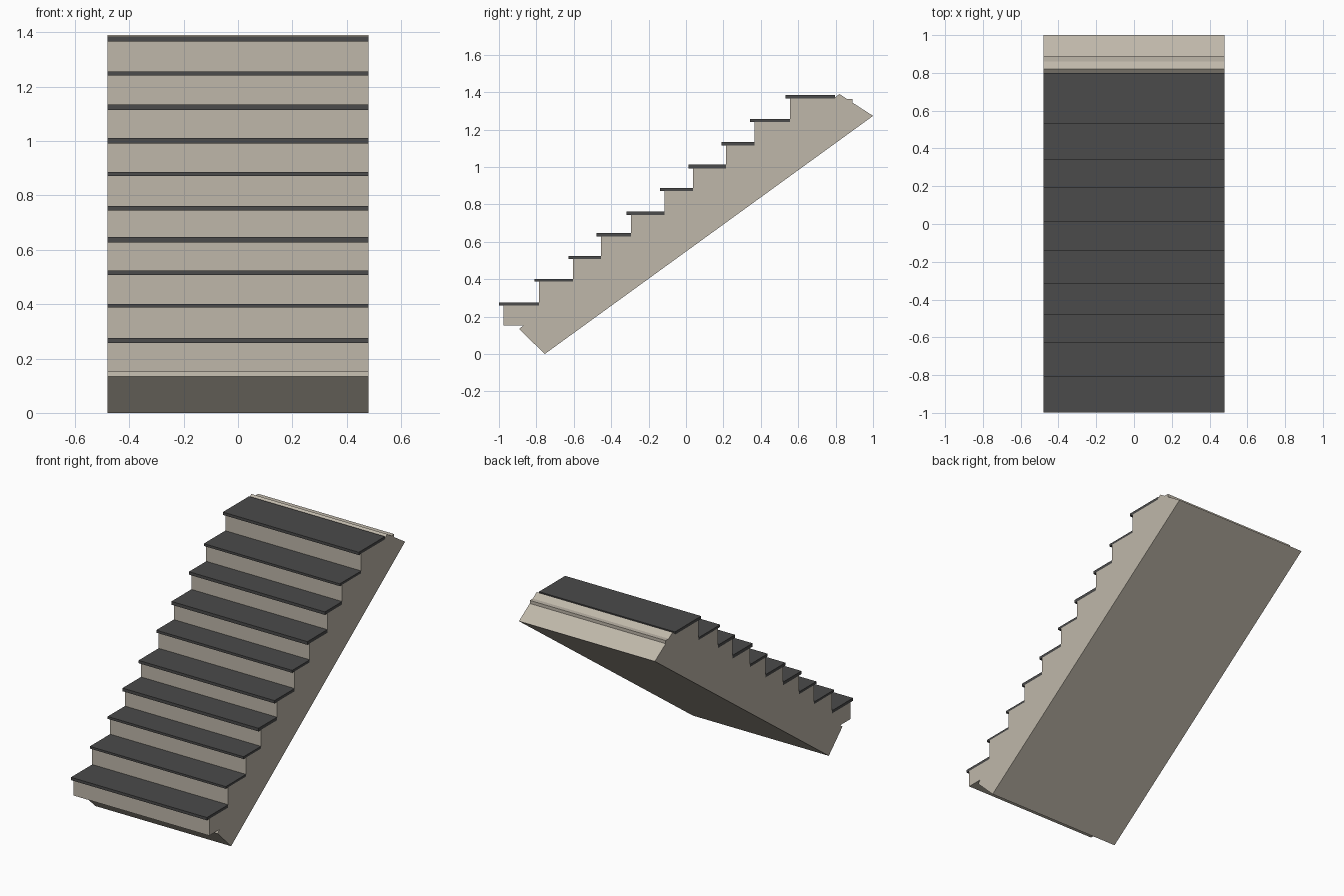
import bpy

if "Cube" in bpy.data.objects:
    bpy.data.objects.remove(bpy.data.objects["Cube"])

HALF = 0.48  # half the stair width


def material(name, rgb):
    m = bpy.data.materials.new(name)
    m.diffuse_color = (*rgb, 1)
    m.use_nodes = True
    m.node_tree.nodes["Principled BSDF"].inputs["Base Color"].default_value = m.diffuse_color
    return m


stone = material("beige stone", (0.52, 0.475, 0.40))
slate = material("dark grey tread", (0.069, 0.069, 0.069))


def extrude(name, profile, mat):
    """Extrude a (y, z) outline, counter-clockwise seen from +x, across the width."""
    n = len(profile)
    verts = [(x, y, z) for x in (-HALF, HALF) for y, z in profile]
    faces = [tuple(reversed(range(n))), tuple(range(n, 2 * n))]
    faces += [(i, (i + 1) % n, n + (i + 1) % n, n + i) for i in range(n)]
    me = bpy.data.meshes.new(name)
    me.from_pydata(verts, [], faces)
    me.materials.append(mat)
    ob = bpy.data.objects.new(name, me)
    bpy.context.collection.objects.link(ob)
    return ob


# riser position, tread underside and tread top of every step
risers = [-0.975, -0.785, -0.605, -0.455, -0.293, -0.115, 0.038, 0.215, 0.365, 0.557]
under = [0.258, 0.387, 0.508, 0.627, 0.744, 0.871, 0.991, 1.115, 1.241, 1.366]
tops = [0.276, 0.401, 0.523, 0.647, 0.762, 0.887, 1.012, 1.134, 1.256, 1.384]
backs = risers[1:] + [0.797]

# stair body: stepped front, sloping underside, chamfered ends
steps = [p for r, b, z in zip(risers, backs, under) for p in ((r, z), (b, z))]
foot = [(-0.755, 0.0), (-0.892, 0.133), (-0.872, 0.151), (-0.975, 0.151)]
head = [(0.797, 1.372), (0.82, 1.39), (0.86, 1.364), (0.89, 1.364),
        (0.89, 1.344), (1.0, 1.273)]
outline = foot + steps + head
extrude("stair_body", outline[::-1], stone)

# treads with a small overhanging nosing
for i, (r, b, u, t) in enumerate(zip(risers, backs, under, tops)):
    f = r - 0.024
    extrude(f"tread_{i + 1}", [(f, u), (b, u), (b, t), (f, t)], slate)
